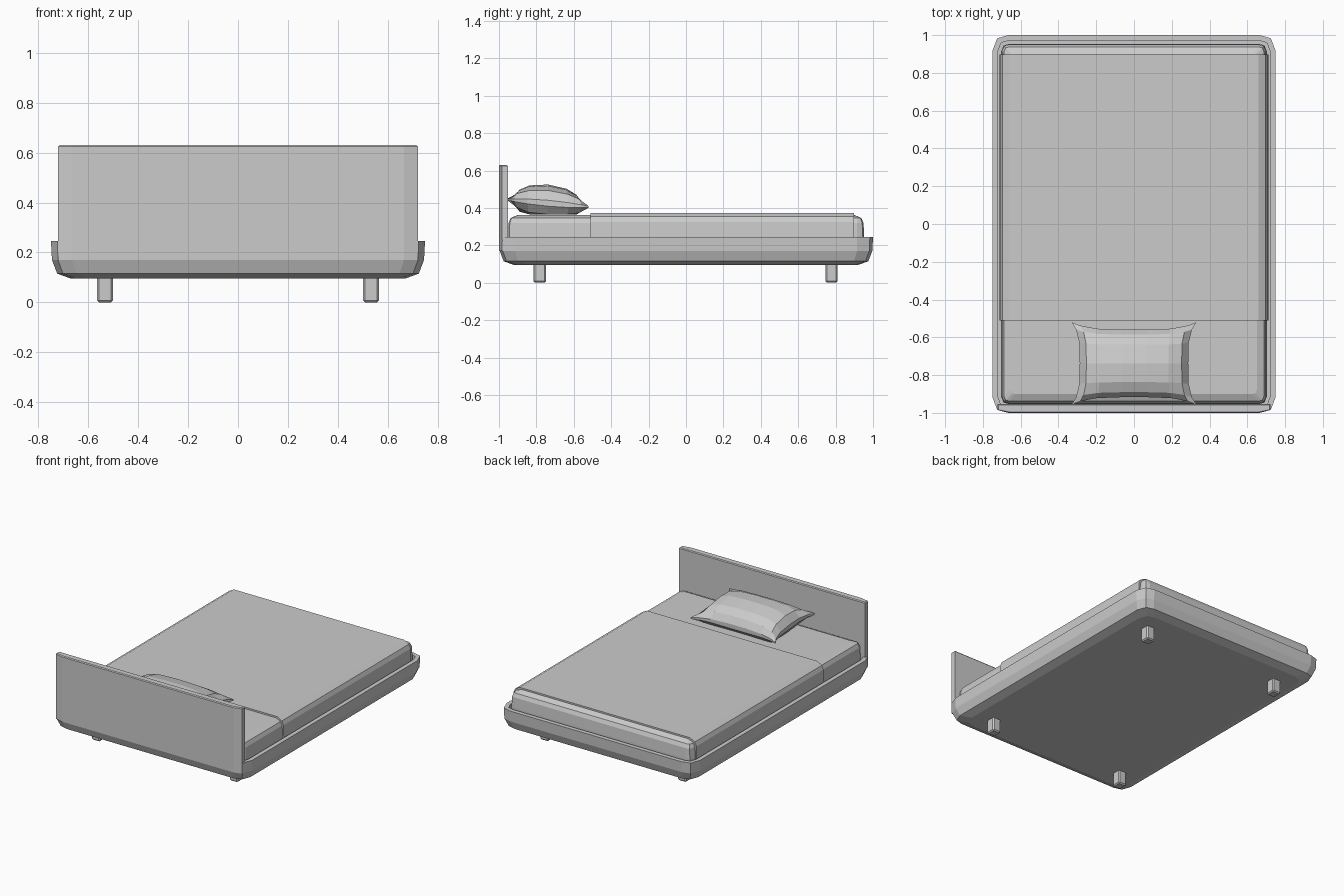
import bpy, bmesh

if "Cube" in bpy.data.objects:
    bpy.data.objects.remove(bpy.data.objects["Cube"])


def finish(name, bm):
    bmesh.ops.recalc_face_normals(bm, faces=bm.faces)
    me = bpy.data.meshes.new(name)
    bm.to_mesh(me)
    bm.free()
    ob = bpy.data.objects.new(name, me)
    bpy.context.collection.objects.link(ob)
    return ob


def outline(hx, hy, cx, cy):
    # rectangle with two-facet rounded corners, counter-clockwise
    q = [(hx, hy - cy), (hx - cx * .3, hy - cy * .2), (hx - cx, hy)]
    m = [(-x, y) for x, y in reversed(q)]
    return q + m + [(-x, -y) for x, y in q] + [(-x, -y) for x, y in m]


def loft(name, rings):
    # skin a stack of equal-length 3D loops and cap both ends
    bm = bmesh.new()
    loops = [[bm.verts.new(p) for p in r] for r in rings]
    for a, b in zip(loops, loops[1:]):
        for i in range(len(a)):
            j = (i + 1) % len(a)
            bm.faces.new((a[i], a[j], b[j], b[i]))
    bm.faces.new(loops[0])
    bm.faces.new(loops[-1])
    return finish(name, bm)


def rounded_stack(name, hx, hy, corner, levels):
    return loft(name, [[(x, y, z) for x, y in
                        outline(hx - d, hy - d, max(corner - d * k, .02), max(corner - d * k, .02))]
                       for z, d, k in levels])


# Tray-shaped bed frame: outside up, over the rim, down to the inner floor
rounded_stack("bed_frame", .75, 1.0, .085, [
    (.095, .08, .1), (.115, .025, .3), (.17, .004, 1), (.245, 0, 1),
    (.245, .03, 1), (.14, .03, 1)])

# Headboard with faceted front corners and a slim top bevel
half = [(.722, -.953), (.722, -.985), (.665, -1.0)]
board = half + [(-x, y) for x, y in reversed(half)]
rings = [[(x, y, z) for x, y in board] for z in (.17, .624)]
rings.append([(x * .992, -.976 + (y + .976) * .8, .63) for x, y in board])
loft("headboard", rings)

# Mattress
rounded_stack("mattress", .703, .953, .04, [
    (.14, 0, 1), (.25, 0, 1), (.32, .004, 1), (.346, .016, 1), (.362, .052, .3)])

# Blanket draped over the sides
side = [(.712, .15), (.712, .25), (.709, .325), (.697, .353), (.66, .373)]
drape = side + [(-x, z) for x, z in reversed(side)]
loft("blanket", [[(x, y, z) for x, z in drape] for y in (-.51, .898)])

# Legs
for sx in (-1, 1):
    for y, word in ((-.782, "front"), (.778, "back")):
        bm = bmesh.new()
        bmesh.ops.create_cube(bm, size=1)
        for v in bm.verts:
            v.co = (sx * .534 + v.co.x * .064, y + v.co.y * .066, .055 + v.co.z * .11)
        bmesh.ops.bevel(bm, geom=bm.edges[:], offset=.008, segments=1, affect='EDGES')
        finish(f"{word}_leg_{'left' if sx < 0 else 'right'}", bm)

# Pillow: two puffed sheets, pinched to pointed corners and tilted forward
us = [-1, -.86, -.6, -.2, .2, .6, .86, 1]
vs = [-1, -.82, -.5, 0, .5, .82, 1]
bm = bmesh.new()
sheets = []
for s in (1, -1):
    sheet = []
    for v in vs:
        row = []
        for u in us:
            x = .33 * u * (1 - .13 * (1 - v ** 4) * abs(u))
            y = .218 * v * (1 - .18 * (1 - u ** 4) * abs(v))
            puff = ((1 - u ** 4) * (1 - v ** 2)) ** .6
            edge = .012 * (1 - (u * v) ** 2) + .004
            z = .425 - .09 * y + s * (edge + .084 * puff)
            row.append(bm.verts.new((x, y - .738, max(z, .366))))
        sheet.append(row)
    for j in range(len(vs) - 1):
        for i in range(len(us) - 1):
            bm.faces.new((sheet[j][i], sheet[j][i + 1], sheet[j + 1][i + 1], sheet[j + 1][i]))
    sheets.append(sheet)


def rim(g):
    return g[0] + [r[-1] for r in g[1:]] + g[-1][-2::-1] + [r[0] for r in g[-2:0:-1]]


a, b = rim(sheets[0]), rim(sheets[1])
for i in range(len(a)):
    j = (i + 1) % len(a)
    bm.faces.new((a[i], a[j], b[j], b[i]))
finish("pillow", bm)
